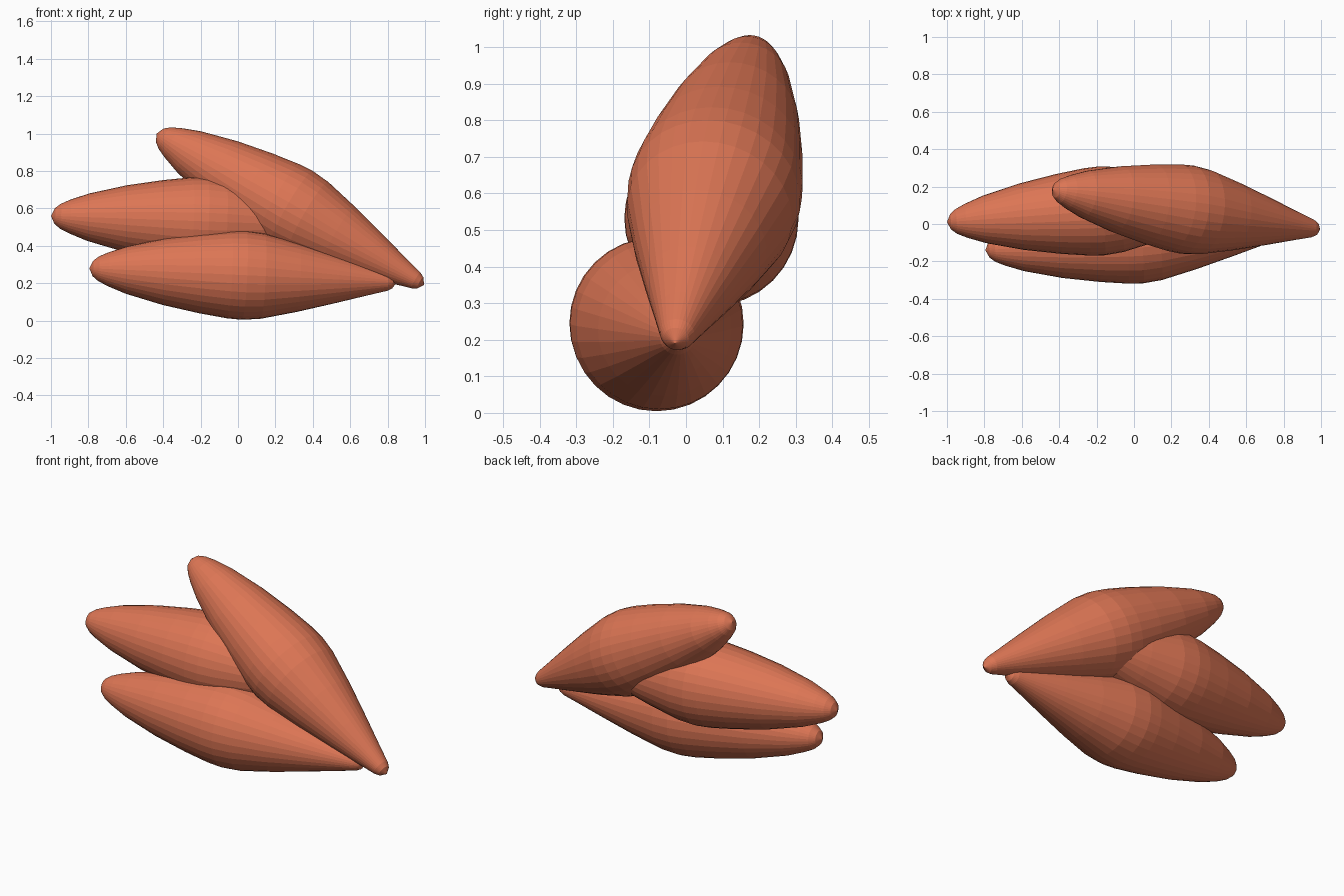
import bpy, bmesh, math
from mathutils import Vector

if "Cube" in bpy.data.objects:
    bpy.data.objects.remove(bpy.data.objects["Cube"])

SIDES = 32
# (distance along axis, radius): blunt tips, fuller toward the free end
PROFILE = [(0.02, 0.042), (0.05, 0.066), (0.10, 0.09), (0.20, 0.127), (0.40, 0.178),
           (0.60, 0.214), (0.75, 0.234), (0.83, 0.238), (0.93, 0.228), (1.12, 0.183),
           (1.33, 0.125), (1.50, 0.076), (1.60, 0.048), (1.625, 0.035)]
LENGTH = 1.65

coral = bpy.data.materials.new("coral")
coral.diffuse_color = (0.72, 0.18, 0.09, 1)
coral.use_nodes = True
coral.node_tree.nodes["Principled BSDF"].inputs["Base Color"].default_value = coral.diffuse_color


def spindle(name, start, end):
    """Lathe the profile along the line from start to end."""
    start, end = Vector(start), Vector(end)
    axis = end - start
    scale = axis.length / LENGTH
    axis.normalize()
    up = (Vector((0, 0, 1)) - axis * axis.z).normalized()
    side = axis.cross(up)
    bm = bmesh.new()
    rings = []
    for s, r in PROFILE:
        rings.append([bm.verts.new(start + axis * s * scale
                                   + r * (math.cos(a) * up + math.sin(a) * side))
                      for a in (2 * math.pi * i / SIDES for i in range(SIDES))])
    tip, base = bm.verts.new(start), bm.verts.new(end)
    for i in range(SIDES):
        j = (i + 1) % SIDES
        bm.faces.new((tip, rings[0][j], rings[0][i]))
        bm.faces.new((base, rings[-1][i], rings[-1][j]))
        for a, b in zip(rings, rings[1:]):
            bm.faces.new((a[i], a[j], b[j], b[i]))
    bmesh.ops.recalc_face_normals(bm, faces=bm.faces)
    mesh = bpy.data.meshes.new(name)
    bm.to_mesh(mesh)
    bm.free()
    mesh.materials.append(coral)
    bpy.context.collection.objects.link(bpy.data.objects.new(name, mesh))


# three overlapping petals
spindle("lower_petal", (-0.795, -0.14, 0.28), (0.85, -0.02, 0.205))
spindle("middle_petal", (-1.0, 0.01, 0.56), (0.645, 0.13, 0.50))
spindle("upper_petal", (-0.435, 0.185, 1.0), (0.995, -0.03, 0.19))
